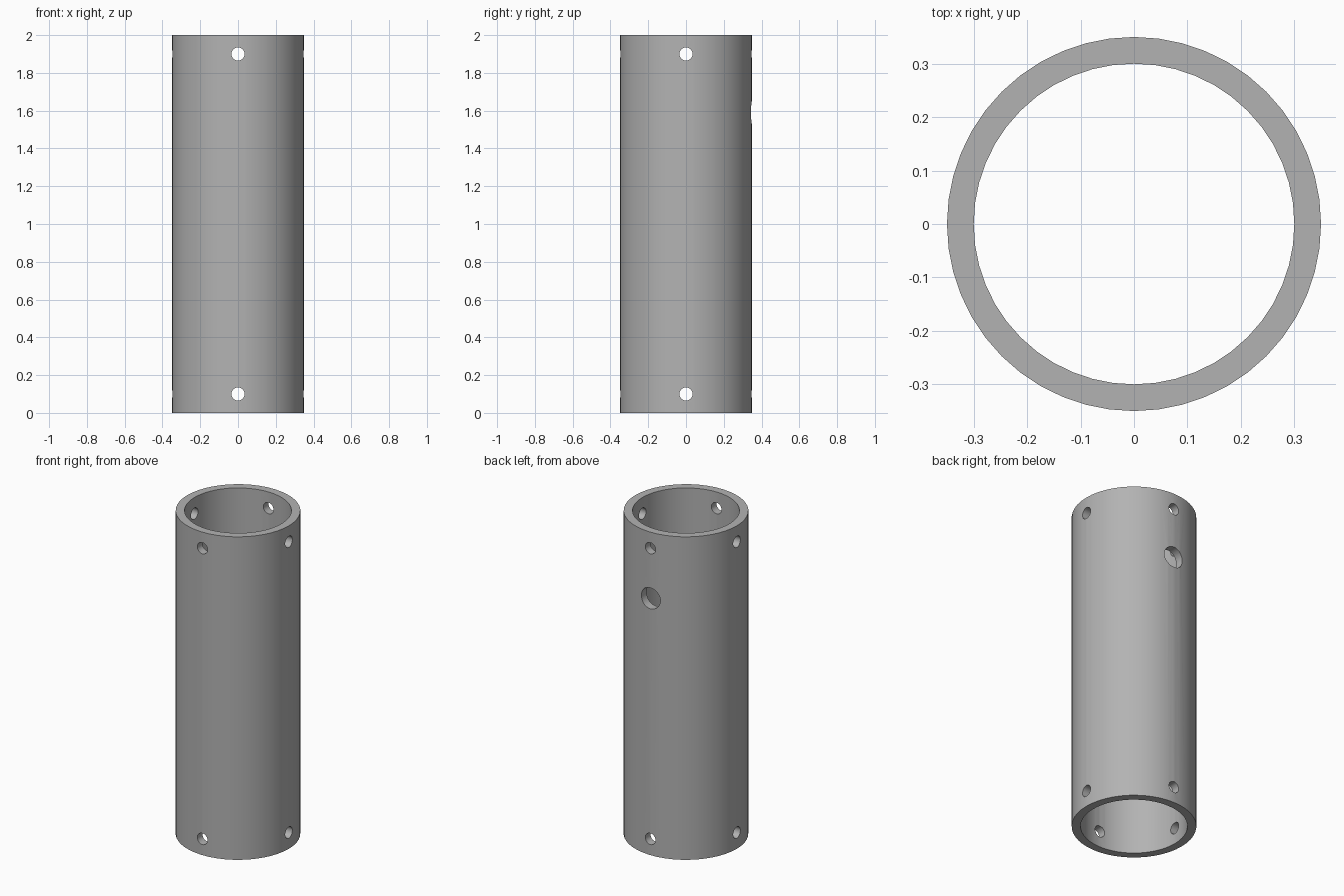
import bpy, math

if "Cube" in bpy.data.objects:
    bpy.data.objects.remove(bpy.data.objects["Cube"], do_unlink=True)

HEIGHT, OUTER, INNER = 2.0, 0.35, 0.30
PIN_R, PORT_R = 0.035, 0.065

grey = bpy.data.materials.new("plain grey")
grey.use_nodes = True
color = (0.45, 0.45, 0.45, 1)
grey.diffuse_color = color
grey.node_tree.nodes["Principled BSDF"].inputs["Base Color"].default_value = color


def cylinder(name, radius, depth, location, rotation=(0, 0, 0), sides=48):
    bpy.ops.mesh.primitive_cylinder_add(vertices=sides, radius=radius, depth=depth,
                                        location=location, rotation=rotation)
    obj = bpy.context.object
    obj.name = name
    obj.data.materials.append(grey)
    return obj


def cut(target, cutter):
    cutter.hide_render = True
    mod = target.modifiers.new("cut", "BOOLEAN")
    mod.operation = "DIFFERENCE"
    mod.solver = "EXACT"
    mod.object = cutter
    bpy.ops.object.select_all(action="DESELECT")
    target.select_set(True)
    bpy.context.view_layer.objects.active = target
    bpy.ops.object.modifier_apply(modifier=mod.name)
    bpy.data.objects.remove(cutter, do_unlink=True)


# Hollow tube
tube = cylinder("tube", OUTER, HEIGHT, (0, 0, HEIGHT / 2))
cut(tube, cylinder("bore_cutter", INNER, HEIGHT + 0.2, (0, 0, HEIGHT / 2)))

# Four pin holes near each end, drilled straight through in both directions
quarter = math.pi / 2
for z in (0.1, HEIGHT - 0.1):
    for rotation in ((quarter, 0, 0), (0, quarter, 0)):
        cut(tube, cylinder("pin_cutter", PIN_R, 1, (0, 0, z), rotation, 32))

# Larger port through the back wall only
cut(tube, cylinder("port_cutter", PORT_R, 0.3, (0, OUTER, 1.59), (quarter, 0, 0), 32))

# Smooth walls with crisp rims
bpy.ops.object.shade_smooth_by_angle(angle=math.radians(30))
